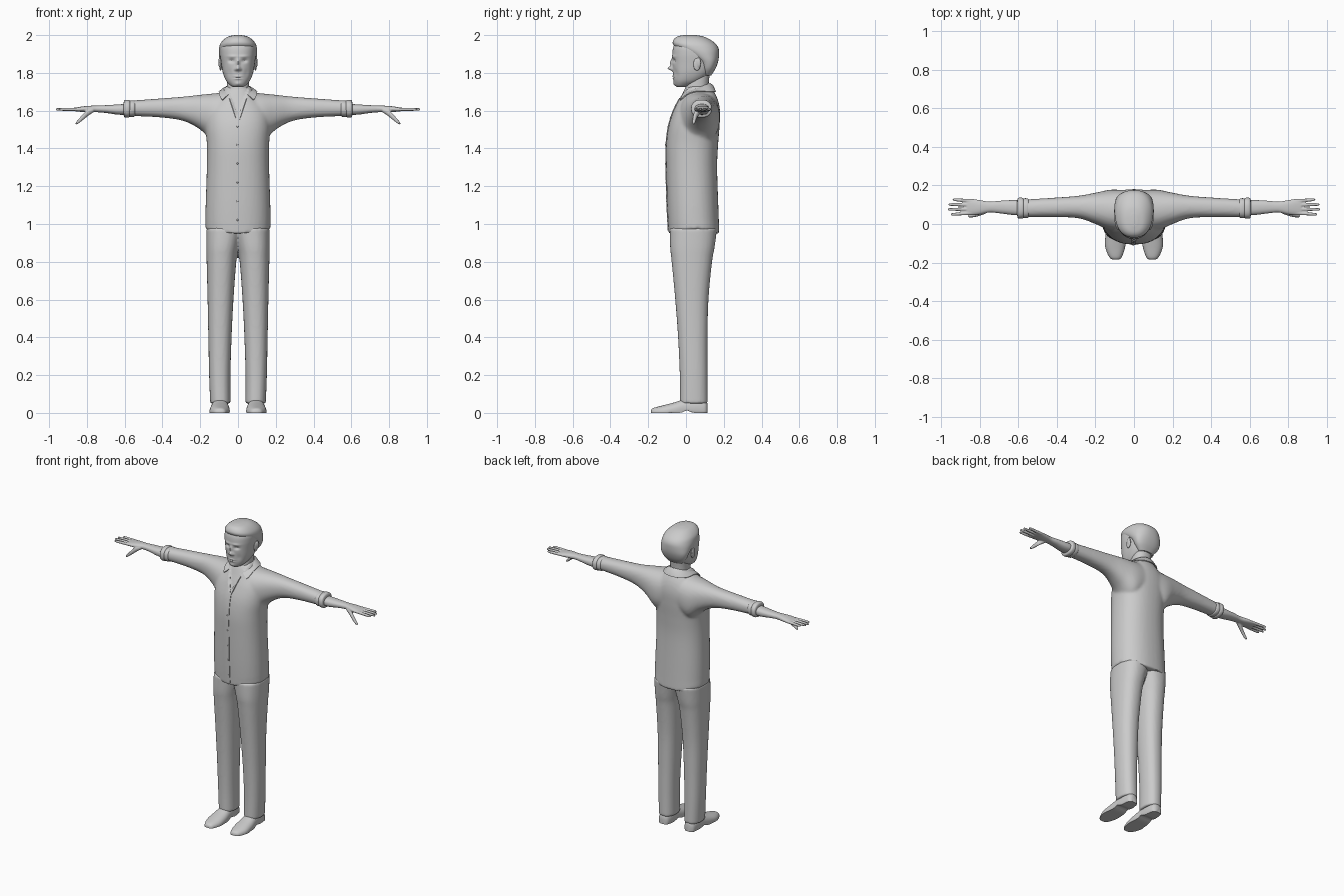
import bpy, bmesh, math
from mathutils import Vector
from mathutils.bvhtree import BVHTree

cube = bpy.data.objects.get("Cube")
if cube:
    bpy.data.objects.remove(cube)

grey = bpy.data.materials.new("plain grey")
grey.use_nodes = True
grey.diffuse_color = (0.6, 0.6, 0.6, 1)
grey.node_tree.nodes["Principled BSDF"].inputs["Base Color"].default_value = grey.diffuse_color


def blend(a, b, c, d, t):
    """Smooth curve through b and c."""
    return [0.5 * (2 * q + (r - p) * t + (2 * p - 5 * q + 4 * r - s) * t ** 2
                   + (3 * q - p - 3 * r + s) * t ** 3) for p, q, r, s in zip(a, b, c, d)]


def loft(bm, axis, sections, side=1, power=2.3, sides=40, steps=6):
    """Rounded rings along an axis; section = position, u min, u max, v min, v max."""
    last = len(sections) - 1
    rows = []
    for i in range(last):
        quad = [sections[min(max(k, 0), last)] for k in (i - 1, i, i + 1, i + 2)]
        rows += [blend(*quad, j / steps) for j in range(steps)]
    rows.append(sections[-1])
    rings = []
    for pos, u0, u1, v0, v1 in rows:
        ring = []
        for k in range(sides):
            ang = math.tau * k / sides
            c, s = math.cos(ang), math.sin(ang)
            u = (u0 + u1) / 2 + (u1 - u0) / 2 * math.copysign(abs(c) ** (2 / power), c)
            v = (v0 + v1) / 2 + (v1 - v0) / 2 * math.copysign(abs(s) ** (2 / power), s)
            co = [u, v]
            co.insert("xyz".index(axis), pos)
            ring.append(bm.verts.new((co[0] * side, co[1], co[2])))
        rings.append(ring)
    for a, b in zip(rings, rings[1:]):
        for k in range(sides):
            n = (k + 1) % sides
            bm.faces.new((a[k], a[n], b[n], b[k]))
    bm.faces.new(rings[0])
    bm.faces.new(rings[-1])


def ball(bm, centre, size):
    new = bmesh.ops.create_uvsphere(bm, u_segments=20, v_segments=12, radius=1)["verts"]
    bmesh.ops.scale(bm, vec=size, verts=new)
    bmesh.ops.translate(bm, vec=centre, verts=new)


def finish(name, bm, voxel=0, smooth=0, mirror=False, thick=0, angle=50):
    bmesh.ops.recalc_face_normals(bm, faces=bm.faces)
    mesh = bpy.data.meshes.new(name)
    bm.to_mesh(mesh)
    bm.free()
    mesh.materials.append(grey)
    ob = bpy.data.objects.new(name, mesh)
    bpy.context.collection.objects.link(ob)
    bpy.ops.object.select_all(action="DESELECT")
    bpy.context.view_layer.objects.active = ob
    ob.select_set(True)
    if voxel:
        mod = ob.modifiers.new("fuse", "REMESH")
        mod.mode, mod.voxel_size = "VOXEL", voxel
    if smooth:
        mod = ob.modifiers.new("soften", "SMOOTH")
        mod.factor, mod.iterations = 0.5, smooth
    if thick:
        mod = ob.modifiers.new("thickness", "SOLIDIFY")
        mod.thickness, mod.offset = thick, 0
    if mirror:
        ob.modifiers.new("other side", "MIRROR")
    for mod in list(ob.modifiers):
        bpy.ops.object.modifier_apply(modifier=mod.name)
    bpy.ops.object.shade_smooth_by_angle(angle=math.radians(angle))
    return ob


# Shirt: torso and sleeves fused into one skin
bm = bmesh.new()
torso = [(.945, .172, -.092, .177), (1.1, .171, -.1, .171), (1.3, .165, -.105, .165),
         (1.42, .165, -.105, .17), (1.52, .172, -.092, .178), (1.6, .165, -.066, .18),
         (1.66, .12, -.04, .168), (1.71, .078, -.018, .143), (1.73, .062, 0, .13)]
loft(bm, "z", [(z, -w, w, a, b) for z, w, a, b in torso])
sleeve = [(.04, -.04, .175, 1.46, 1.7), (.12, -.035, .178, 1.43, 1.692), (.2, 0, .162, 1.5, 1.684),
          (.29, .03, .146, 1.546, 1.674), (.42, .036, .136, 1.565, 1.664), (.58, .036, .126, 1.572, 1.652)]
for side in (1, -1):
    loft(bm, "x", sleeve, side)
for v in bm.verts:
    if v.co.z < 1:
        v.co.z += .028 * min(1, (v.co.x / .17) ** 2)
shirt = finish("shirt", bm, voxel=.009, smooth=5)
for v in shirt.data.vertices:
    if v.co.y < .03 and v.co.z > 1.56 and abs(v.co.x) < (v.co.z - 1.56) * .36:
        v.co.y += .008
skin = BVHTree.FromPolygons([v.co for v in shirt.data.vertices],
                            [p.vertices for p in shirt.data.polygons])


def rest(point, gap):
    """Nearest place just above the shirt."""
    spot, normal = skin.find_nearest(Vector(point))[:2]
    return spot + normal * gap


def strip(bm, start, end, width, count=24):
    """Narrow band lying on the shirt front; start and end are x, z."""
    pairs = []
    for i in range(count + 1):
        t = i / count
        x, z = (p + (q - p) * t for p, q in zip(start, end))
        pair = []
        for dx in (-width / 2, width / 2):
            hit = skin.ray_cast(Vector((x + dx, -1, z)), Vector((0, 1, 0)))[0]
            pair.append(bm.verts.new((x + dx, hit.y - .002, z)))
        pairs.append(pair)
    for a, b in zip(pairs, pairs[1:]):
        bm.faces.new((a[0], a[1], b[1], b[0]))


# Button strip and open neckline edges
bm = bmesh.new()
strip(bm, (-.003, .965), (-.003, 1.56), .022)
finish("button_strip", bm, thick=.004)
bm = bmesh.new()
for side in (1, -1):
    strip(bm, (.004 * side, 1.555), (.04 * side, 1.665), .012, 10)
finish("neckline_edges", bm, thick=.006)
bm = bmesh.new()
for i in range(6):
    spot = rest((-.003, -.12, 1.02 + i * .1), .003)
    ball(bm, spot, (.005, .003, .005))
finish("buttons", bm)

# Folded collar, open at the front with two points
bm = bmesh.new()
count, rows = 40, []
for i in range(count + 1):
    ang = math.radians(-152 + 304 * i / count)
    low = ang * .84
    front = max(0, -math.cos(ang)) ** 2
    top = Vector((.064 * math.sin(ang), .056 + .07 * math.cos(ang), 1.716 + .028 * math.cos(ang)))
    edge = rest((.094 * math.sin(low), .055 + .115 * math.cos(low),
                 1.69 + .018 * math.cos(ang) - .036 * front), .007)
    mid = top.lerp(edge, .35) + Vector((.005 * math.sin(ang), .005 * math.cos(ang), .004))
    rows.append([bm.verts.new(p) for p in (top, mid, edge)])
for a, b in zip(rows, rows[1:]):
    for k in range(2):
        bm.faces.new((a[k], a[k + 1], b[k + 1], b[k]))
finish("collar", bm, thick=.006)

# Rolled cuffs
bm = bmesh.new()
for x, fat in ((.562, .004), (.588, .007)):
    loft(bm, "x", [(x - .018, .042, .12, 1.58, 1.645), (x - .012, .036 - fat, .128 + fat, 1.572 - fat, 1.65 + fat),
                   (x + .012, .036 - fat, .128 + fat, 1.572 - fat, 1.648 + fat),
                   (x + .018, .045, .118, 1.582, 1.64)], steps=4)
finish("rolled_cuffs", bm, mirror=True)

# Forearms, palms, fingers and thumbs
bm = bmesh.new()
loft(bm, "x", [(.53, .045, .12, 1.585, 1.64), (.62, .046, .124, 1.578, 1.634), (.7, .056, .12, 1.588, 1.629),
               (.75, .06, .116, 1.592, 1.627), (.8, .05, .124, 1.592, 1.625), (.845, .046, .13, 1.595, 1.619),
               (.868, .05, .127, 1.598, 1.615)])
for i, tip in enumerate((.95, .966, .962, .94)):
    y0, y1 = .056 + .0215 * i, .05 + .0255 * i
    z = 1.607
    loft(bm, "x", [(x, y - r, y + r, z - r, z + r) for x, y, r in (
        (.84, y0, .009), (.9, (y0 + y1) / 2, .0085), (tip - .012, y1, .007),
        (tip - .003, y1, .005), (tip, y1, .002))], sides=16)
loft(bm, "x", [(.765, .055, .085, 1.592, 1.615), (.79, .046, .075, 1.575, 1.608),
               (.815, .038, .06, 1.555, 1.588), (.84, .034, .052, 1.535, 1.56),
               (.855, .034, .048, 1.527, 1.543), (.86, .037, .045, 1.529, 1.535)], sides=20)
finish("forearms_and_hands", bm, voxel=.004, smooth=2, mirror=True)

# Trousers: two legs fused at the hips
bm = bmesh.new()
leg = [(.05, .04, .147, -.032, .115), (.2, .04, .153, -.033, .114), (.4, .034, .157, -.042, .114),
       (.6, .024, .161, -.057, .119), (.8, .009, .166, -.076, .138), (.88, -.004, .168, -.084, .152),
       (.98, -.03, .168, -.085, .165)]
for side in (1, -1):
    loft(bm, "z", leg, side)
finish("trousers", bm, voxel=.009, smooth=3)

# Shoes with flat soles and a low heel
bm = bmesh.new()
loft(bm, "y", [(-.185, .08, .108, -.01, .014), (-.172, .064, .128, -.02, .026), (-.12, .046, .149, -.03, .04),
               (-.06, .044, .148, -.03, .056), (0, .05, .14, -.03, .075), (.06, .052, .136, -.03, .08),
               (.1, .06, .13, -.03, .07), (.114, .075, .115, -.02, .05)])
for v in bm.verts:
    v.co.z = max(v.co.z, .012 * math.exp(-((v.co.y - .005) / .022) ** 2))
finish("shoes", bm, mirror=True)

# Neck
bm = bmesh.new()
loft(bm, "z", [(1.6, -.065, .065, -.03, .13), (1.68, -.06, .06, -.014, .125),
               (1.74, -.058, .058, 0, .12), (1.82, -.06, .06, .02, .13)])
finish("neck", bm)

# Head: smooth skull with the face pushed in and out
bm = bmesh.new()
skull = [(1.724, .024, -.045, -.005), (1.735, .042, -.058, .035), (1.76, .064, -.065, .09),
         (1.8, .08, -.069, .135), (1.85, .089, -.071, .16), (1.9, .095, -.072, .168),
         (1.94, .092, -.066, .155), (1.97, .07, -.045, .12), (1.988, .035, -.01, .07)]
loft(bm, "z", [(z, -w, w, a, b) for z, w, a, b in skull], sides=112, steps=10)
# x, z, width, height, push
face = [(0, 1.824, .011, .011, -.025), (0, 1.853, .008, .02, -.014), (.013, 1.818, .006, .006, -.008),
        (.034, 1.864, .015, .009, .011), (.03, 1.887, .024, .006, -.005), (0, 1.781, .018, .004, -.006),
        (0, 1.769, .016, .004, -.005), (0, 1.775, .022, .002, .004), (0, 1.742, .015, .01, -.005),
        (.045, 1.8, .014, .022, .004)]
for v in bm.verts:
    if v.co.y < .02:
        x, z = abs(v.co.x), v.co.z
        v.co.y += sum(d * math.exp(-((x - a) / w) ** 2 - ((z - b) / h) ** 2) for a, b, w, h, d in face)
finish("head", bm, angle=80)

# Eyes
bm = bmesh.new()
ball(bm, (.033, -.044, 1.863), (.013, .012, .007))
finish("eyes", bm, mirror=True)

# Ears: lobe plate with a raised rim
bm = bmesh.new()
ball(bm, (.092, .058, 1.845), (.008, .02, .034))
ball(bm, (.097, .067, 1.855), (.007, .012, .026))
finish("ears", bm, voxel=.003, smooth=2, mirror=True)

# Short swept-back hair
bm = bmesh.new()
hair = [(1.785, .05, .085, .132), (1.82, .08, .08, .155), (1.86, .095, .06, .17), (1.9, .101, 0, .175),
        (1.93, .1, -.05, .172), (1.955, .093, -.07, .156), (1.978, .074, -.064, .125),
        (1.993, .05, -.045, .09), (2, .018, -.012, .05)]
loft(bm, "z", [(z, -w, w, a, b) for z, w, a, b in hair], sides=56)
finish("hair", bm)
